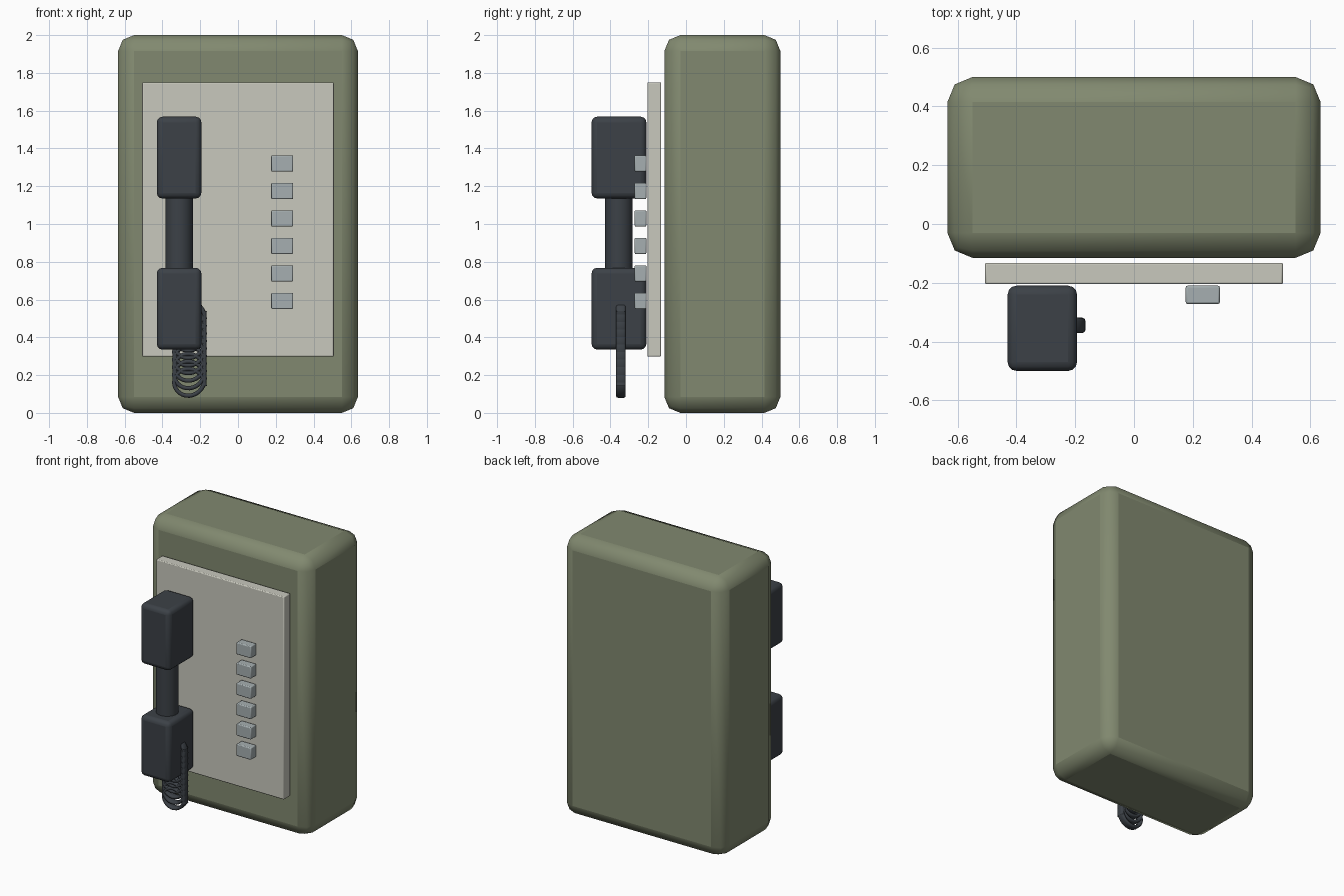
import bpy
import math

cube = bpy.data.objects.get("Cube")
if cube:
    bpy.data.objects.remove(cube, do_unlink=True)


def material(name, r, g, b):
    m = bpy.data.materials.new(name)
    m.use_nodes = True
    m.diffuse_color = (r, g, b, 1)
    m.node_tree.nodes["Principled BSDF"].inputs["Base Color"].default_value = (r, g, b, 1)
    return m


olive = material("olive green", 0.22, 0.25, 0.16)
cream = material("pale cream", 0.58, 0.58, 0.51)
dark = material("dark slate", 0.045, 0.053, 0.063)
grey = material("cool grey", 0.38, 0.43, 0.44)


def finish(obj, name, mat, bevel=0, segments=2):
    obj.name = name
    obj.data.materials.append(mat)
    if bevel:
        mod = obj.modifiers.new("rounded edges", "BEVEL")
        mod.width, mod.segments = bevel, segments
    bpy.ops.object.shade_smooth_by_angle(angle=math.radians(50))
    return obj


def box(name, mat, low, high, bevel, segments=2):
    """Bevelled box spanning two opposite corners."""
    bpy.ops.mesh.primitive_cube_add(size=1)
    obj = bpy.context.object
    obj.location = [(a + b) / 2 for a, b in zip(low, high)]
    obj.scale = [b - a for a, b in zip(low, high)]
    bpy.ops.object.transform_apply(location=False, rotation=False, scale=True)
    return finish(obj, name, mat, bevel, segments)


# Housing and front plate
box("housing", olive, (-0.635, -0.115, 0), (0.635, 0.5, 2), 0.085)
box("front_plate", cream, (-0.507, -0.205, 0.298), (0.507, -0.132, 1.75), 0.006)

# Column of buttons
for i in range(6):
    z = 0.593 + i * 0.1455
    box(f"button_{i + 1}", grey, (0.176, -0.272, z - 0.043), (0.292, -0.21, z + 0.043), 0.006)

# Handset: two end blocks joined by a round grip
for name, z in (("mouthpiece", 0.335), ("earpiece", 1.135)):
    box(name, dark, (-0.43, -0.5, z), (-0.194, -0.21, z + 0.433), 0.03, 3)
bpy.ops.mesh.primitive_cylinder_add(vertices=32, radius=0.073, depth=0.5,
                                    location=(-0.312, -0.355, 0.95))
finish(bpy.context.object, "handset_grip", dark)

# Coiled cord: flat loops that climb behind one another
turns, steps, loop = 10, 28, 0.081
curve = bpy.data.curves.new("coiled_cord", "CURVE")
curve.dimensions = "2D"
curve.fill_mode = "NONE"
curve.bevel_depth, curve.bevel_resolution, curve.extrude = 0.011, 1, 0.015
spline = curve.splines.new("POLY")
count = turns * steps + 1
spline.points.add(count - 1)
for i, p in enumerate(spline.points):
    a = math.tau * i / steps
    p.co = (loop * math.cos(a), loop * math.sin(a) + 0.4 * i / count, 0, 1)
cord = bpy.data.objects.new("coiled_cord", curve)
bpy.context.collection.objects.link(cord)
cord.location = (-0.257, -0.345, 0.142)
cord.rotation_euler.x = math.pi / 2
curve.materials.append(dark)
